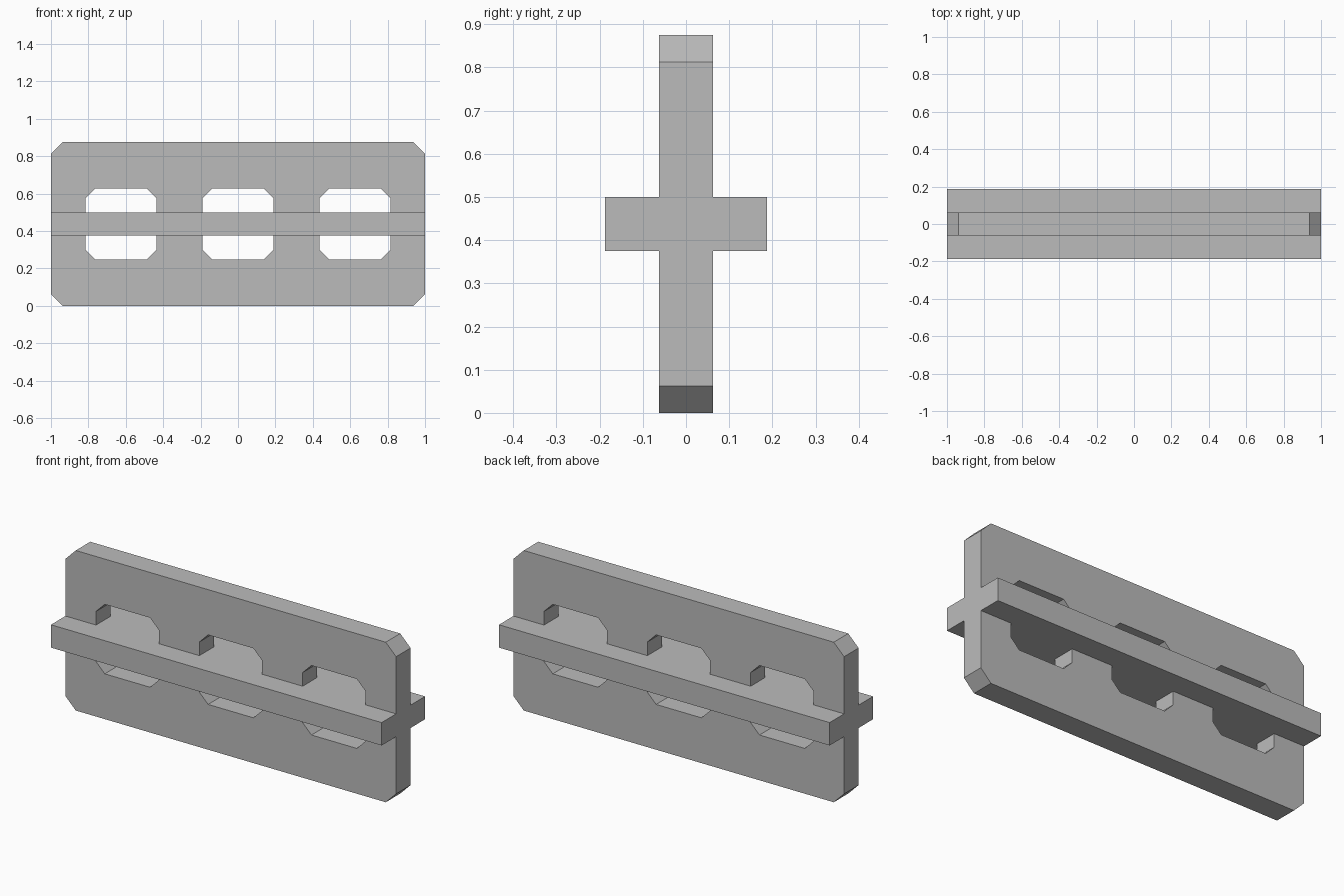
import bpy
import bmesh

default = bpy.data.objects.get("Cube")
if default:
    bpy.data.objects.remove(default, do_unlink=True)

GREY = (0.5, 0.5, 0.5, 1.0)
THICK = 0.125          # thickness of plate and bar
HEIGHT = 0.875
MID = HEIGHT / 2

material = bpy.data.materials.new("plain_grey")
material.use_nodes = True
material.diffuse_color = GREY
material.node_tree.nodes["Principled BSDF"].inputs["Base Color"].default_value = GREY


def block(name, x, width, depth, height, chamfer=0.0):
    """Block centred on the mid height, with optional chamfered outline."""
    w, h, c = width / 2, height / 2, chamfer
    if c:
        corner = [(w, h - c), (w - c, h)]
    else:
        corner = [(w, h)]
    outline = []
    for sx, sz in ((1, 1), (-1, 1), (-1, -1), (1, -1)):
        points = corner if sx == sz else corner[::-1]
        outline += [(x + sx * px, MID + sz * pz) for px, pz in points]
    bm = bmesh.new()
    front = bm.faces.new([bm.verts.new((px, -depth / 2, pz)) for px, pz in outline])
    extruded = bmesh.ops.extrude_face_region(bm, geom=[front])["geom"]
    back = [g for g in extruded if isinstance(g, bmesh.types.BMVert)]
    bmesh.ops.translate(bm, verts=back, vec=(0, depth, 0))
    if front.is_valid and len(bm.faces) == len(outline) + 1:
        bm.faces.new(front.verts)
    bmesh.ops.recalc_face_normals(bm, faces=bm.faces)
    mesh = bpy.data.meshes.new(name)
    bm.to_mesh(mesh)
    bm.free()
    mesh.materials.append(material)
    obj = bpy.data.objects.new(name, mesh)
    bpy.context.collection.objects.link(obj)
    return obj


def combine(target, other, operation):
    """Apply a boolean and discard the second object."""
    mod = target.modifiers.new(operation.lower(), 'BOOLEAN')
    mod.operation = operation
    mod.solver = 'EXACT'
    mod.object = other
    bpy.context.view_layer.objects.active = target
    bpy.ops.object.modifier_apply(modifier=mod.name)
    bpy.data.objects.remove(other, do_unlink=True)


# Upright plate with chamfered corners
plate = block("slotted_plate_with_rail", 0, 2, THICK, HEIGHT, 0.0625)

# Three chamfered openings
for i in (-1, 0, 1):
    combine(plate, block("opening", i * 0.625, 0.38, 1, 0.38, 0.053), 'DIFFERENCE')

# Horizontal rail through the middle
combine(plate, block("rail", 0, 2, 0.375, THICK), 'UNION')
